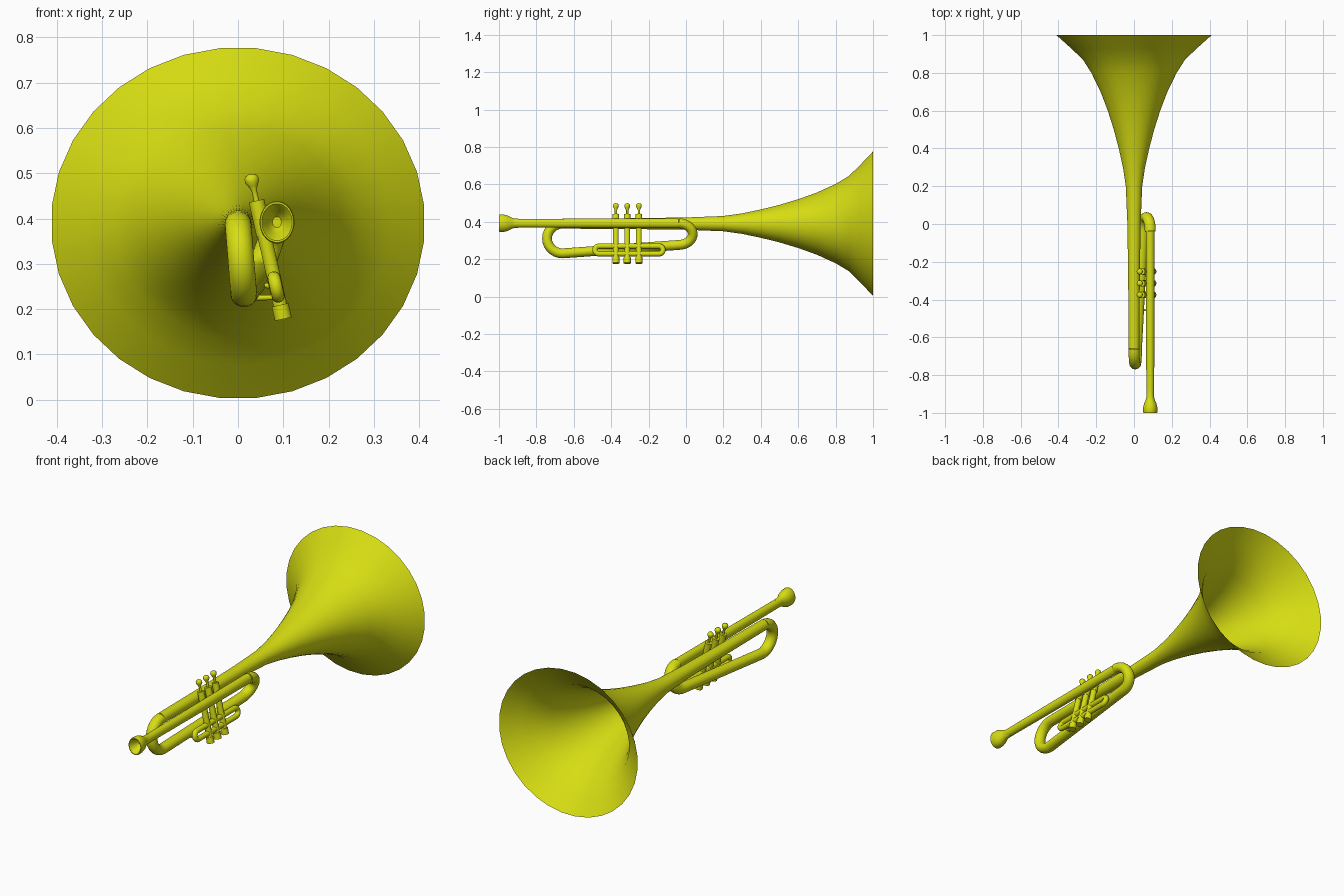
import bpy, bmesh, math
from mathutils import Vector as V

if "Cube" in bpy.data.objects:
    bpy.data.objects.remove(bpy.data.objects["Cube"])

brass = bpy.data.materials.new("brass")
brass.diffuse_color = (0.68, 0.73, 0.006, 1)
brass.use_nodes = True
brass.node_tree.nodes["Principled BSDF"].inputs["Base Color"].default_value = brass.diffuse_color


def skin(name, pts, rads, tans, sx=1.0, sides=24, closed=False, cap=False):
    """Skin a row of rings; sx widens the section sideways."""
    bm = bmesh.new()
    rings = []
    for p, r, t in zip(pts, rads, tans):
        ref = V((0, 1, 0)) if abs(t.x) > 0.9 else V((1, 0, 0))
        n = (ref - t * ref.dot(t)).normalized()
        b = t.cross(n)
        ring = []
        for k in range(sides):
            a = 2 * math.pi * (k + 0.5) / sides
            ring.append(bm.verts.new(p + n * (r * sx * math.cos(a)) + b * (r * math.sin(a))))
        rings.append(ring)
    pairs = list(zip(rings, rings[1:]))
    if closed:
        pairs.append((rings[-1], rings[0]))
    for u, w in pairs:
        for k in range(sides):
            j = (k + 1) % sides
            bm.faces.new((u[k], u[j], w[j], w[k]))
    if cap:
        bm.faces.new(rings[0])
        bm.faces.new(rings[-1])
    bmesh.ops.recalc_face_normals(bm, faces=bm.faces)
    me = bpy.data.meshes.new(name)
    bm.to_mesh(me)
    bm.free()
    me.materials.append(brass)
    ob = bpy.data.objects.new(name, me)
    bpy.context.collection.objects.link(ob)
    bpy.context.view_layer.objects.active = ob
    ob.select_set(True)
    return ob


def lathe(name, origin, axis, profile, **kw):
    """Turn (distance, radius) pairs around a straight axis."""
    axis = V(axis).normalized()
    pts = [V(origin) + axis * d for d, r in profile]
    return skin(name, pts, [r for d, r in profile], [axis] * len(pts), **kw)


def sweep(name, pts, r, closed=False, **kw):
    """Bend a round tube along a path."""
    n = len(pts)
    tans = []
    for i in range(n):
        a = pts[i - 1] if i or closed else pts[0]
        b = pts[(i + 1) % n] if i < n - 1 or closed else pts[-1]
        tans.append((b - a).normalized())
    return skin(name, pts, [r] * n, tans, closed=closed, **kw)


def u_bend(start, end, depth, n=14):
    """Half-ellipse from start to end, bulging along y by depth."""
    s, e = V(start), V(end)
    mid, half = (s + e) / 2, (s - e) / 2
    return [mid + half * math.cos(math.pi * i / n)
            + V((0, depth * math.sin(math.pi * i / n), 0)) for i in range(n + 1)]


# Flaring bell, open at the front of the horn
lathe("bell", (0, 0, 0.39), (0, 1, 0),
      [(-0.66, 0.027), (-0.3, 0.029), (0, 0.033), (0.2, 0.041), (0.3, 0.055),
       (0.4, 0.076), (0.5, 0.101), (0.6, 0.131), (0.7, 0.167), (0.8, 0.213),
       (0.87, 0.255), (0.93, 0.314), (1.0, 0.388)], sx=1.065, sides=32)

# Main tubing: rear bend, lower run, front bend
path = u_bend((0, -0.66, 0.39), (0.013, -0.66, 0.231), -0.083)
path += u_bend((0.046, -0.04, 0.276), (0.086, -0.04, 0.392), 0.076)
sweep("main_tube", path, 0.0265, sx=1.1)

# Lead pipe and cupped mouthpiece
lathe("lead_pipe", (0.086, 0, 0.392), (0, 1, 0),
      [(-0.92, 0.023), (-0.5, 0.025), (-0.04, 0.0265)], sx=0.9)
lathe("mouthpiece", (0.086, -1, 0.392), (0, 1, 0),
      [(0.05, 0.012), (0.035, 0.026), (0.004, 0.037), (0, 0.041), (0, 0.045),
       (0.005, 0.047), (0.03, 0.046), (0.05, 0.040), (0.068, 0.030),
       (0.085, 0.025), (0.12, 0.0235)], sx=0.82, cap=True)

# Three leaning valves with caps, stems and buttons
foot, top = V((0.1, 0, 0.178)), V((0.027, 0, 0.5))
lean = (top - foot).normalized()
for i, y in enumerate((-0.375, -0.314, -0.252)):
    lathe(f"valve_{i + 1}", foot + V((0, y, 0)), lean,
          [(0, 0.019), (0.032, 0.019), (0.032, 0.0155), (0.19, 0.0155),
           (0.19, 0.0175), (0.268, 0.0175), (0.268, 0.006), (0.292, 0.006),
           (0.302, 0.011), (0.311, 0.0155), (0.319, 0.0155), (0.325, 0.012),
           (0.328, 0.005)], cap=True)

# Long slide loop threaded along the valves
up = lean * 0.021
rear, fore = V((0.084, -0.466, 0.249)), V((0.084, -0.144, 0.249))
loop = u_bend(rear + up, rear - up, -0.021, 10) + u_bend(fore - up, fore + up, 0.021, 10)
sweep("valve_slide", loop, 0.0142, closed=True, sides=16)

# Short braces from the lower tube and lead pipe
for name, a, b in (("rear_brace", (0.02, -0.455, 0.224), (0.08, -0.455, 0.226)),
                   ("valve_link", (0.03, -0.314, 0.255), (0.085, -0.314, 0.25))):
    sweep(name, [V(a), V(b)], 0.006, sides=12, cap=True)

bpy.ops.object.shade_smooth_by_angle(angle=math.radians(40))
